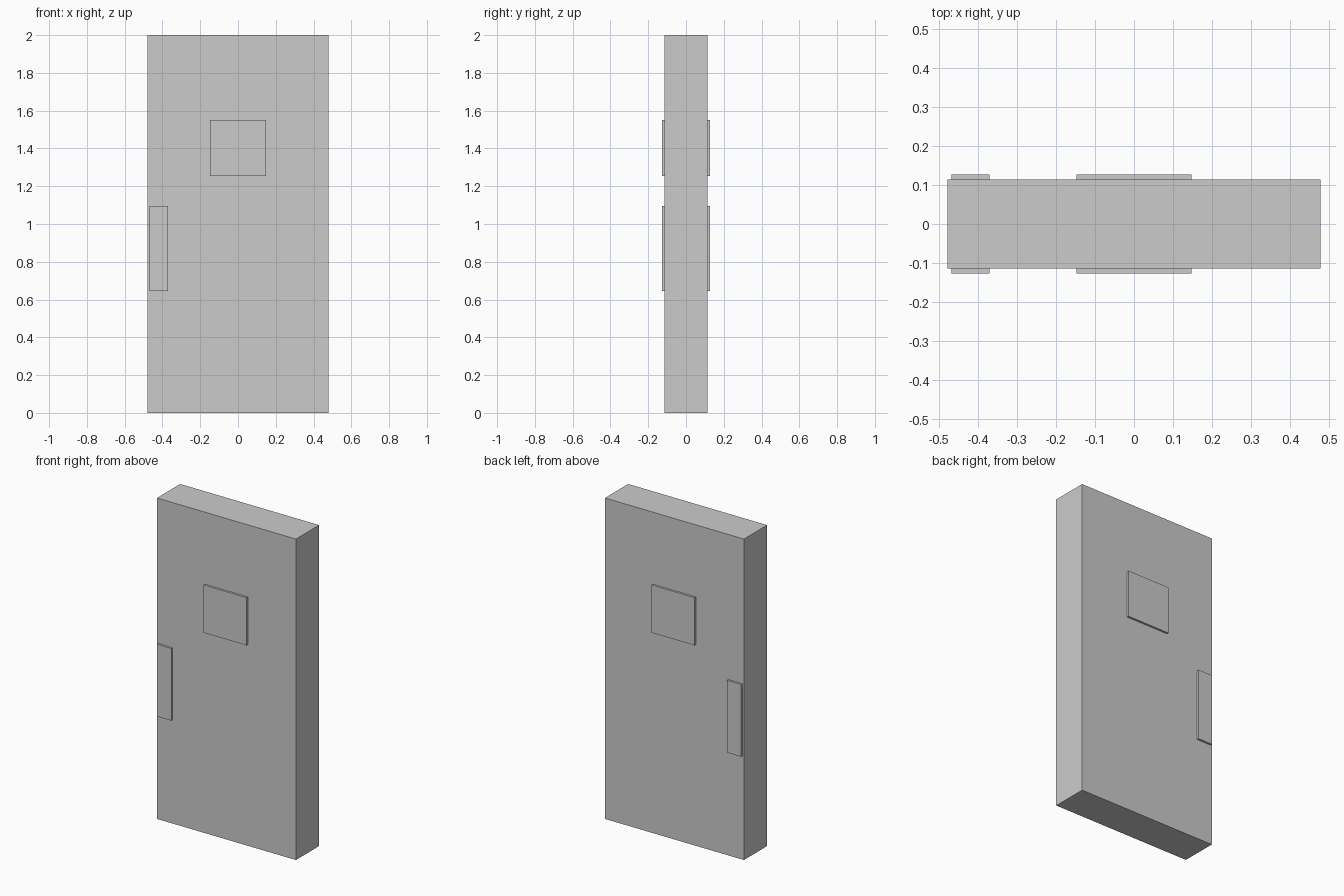
import bpy

if "Cube" in bpy.data.objects:
    bpy.data.objects.remove(bpy.data.objects["Cube"])

DOOR_Y = 0.114   # half thickness of the slab
PLATE_Y = 0.127  # outer face of the raised plates


def box(name, x, y, z):
    """Box spanning the given (min, max) ranges."""
    bpy.ops.mesh.primitive_cube_add(size=1)
    ob = bpy.context.object
    ob.name = name
    for v in ob.data.vertices:
        v.co = [(lo + hi) / 2 + c * (hi - lo) for c, (lo, hi) in zip(v.co, (x, y, z))]
    return ob


def plate(name, x, z):
    """Thin raised plate on the front, mirrored to the back."""
    ob = box(name, x, (-PLATE_Y, -DOOR_Y + 0.002), z)
    mod = ob.modifiers.new("both_faces", 'MIRROR')
    mod.use_axis = (False, True, False)
    return ob


# Door slab
box("door_slab", (-0.479, 0.479), (-DOOR_Y, DOOR_Y), (0, 2))

# Window pane and push plate
plate("window_pane", (-0.148, 0.148), (1.254, 1.551))
plate("push_plate", (-0.469, -0.371), (0.646, 1.096))
